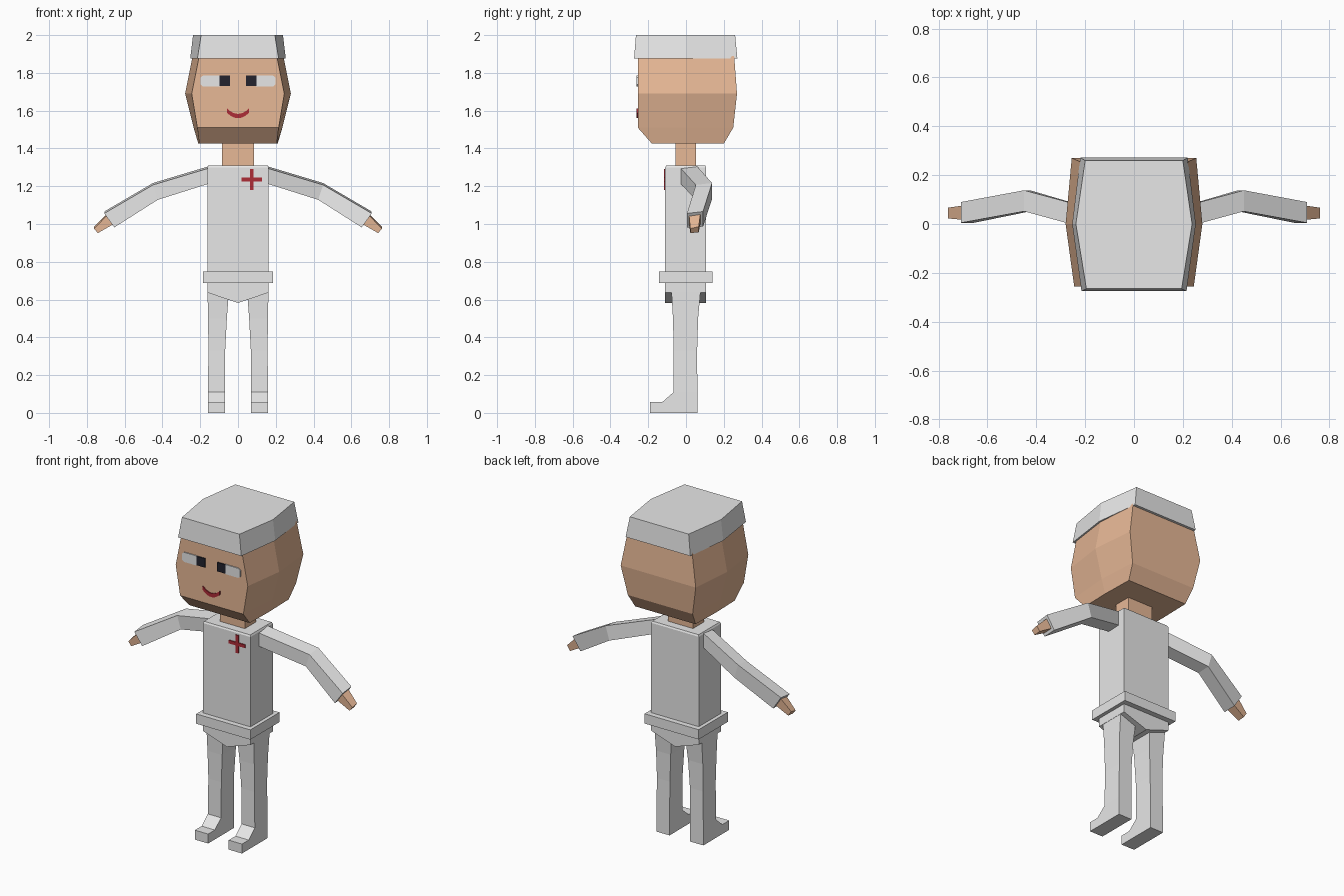
import bpy, bmesh, math
from mathutils import Vector

if "Cube" in bpy.data.objects:
    bpy.data.objects.remove(bpy.data.objects["Cube"])


def material(name, rgb):
    m = bpy.data.materials.new(name)
    m.diffuse_color = (*rgb, 1)
    m.use_nodes = True
    m.node_tree.nodes["Principled BSDF"].inputs["Base Color"].default_value = m.diffuse_color
    return m


WHITE = material("white_cloth", (0.8, 0.8, 0.8))
SKIN = material("skin", (0.8, 0.48, 0.305))
RED = material("red", (0.42, 0.025, 0.037))
DARK = material("dark_navy", (0.016, 0.016, 0.027))


def loft(name, rings, mat):
    """Skin a closed solid through rings with equal point counts."""
    bm = bmesh.new()
    loops = [[bm.verts.new(p) for p in ring] for ring in rings]
    n = len(loops[0])
    for a, b in zip(loops, loops[1:]):
        for i in range(n):
            j = (i + 1) % n
            bm.faces.new((a[i], a[j], b[j], b[i]))
    bm.faces.new(loops[0])
    bm.faces.new(loops[-1])
    bmesh.ops.recalc_face_normals(bm, faces=bm.faces)
    me = bpy.data.meshes.new(name)
    bm.to_mesh(me)
    bm.free()
    me.materials.append(mat)
    ob = bpy.data.objects.new(name, me)
    bpy.context.collection.objects.link(ob)
    return ob


def rect(x, y0, y1, z):
    return [(-x, y0, z), (x, y0, z), (x, y1, z), (-x, y1, z)]


def hexagon(front, mid, back, y0, y1, z):
    return [(-front, y0, z), (front, y0, z), (mid, 0, z),
            (back, y1, z), (-back, y1, z), (-mid, 0, z)]


def plate(name, outline, y, mat, depth=0.006):
    """Thin painted detail facing the front; outline is in x, z."""
    return loft(name, [[(x, y - depth, z) for x, z in outline],
                       [(x, y + 0.002, z) for x, z in outline]], mat)


# head and cap
loft("head", [hexagon(0.205, 0.21, 0.205, -0.18, 0.2, 1.425),
              hexagon(0.215, 0.235, 0.22, -0.255, 0.25, 1.51),
              hexagon(0.245, 0.28, 0.255, -0.255, 0.27, 1.69),
              hexagon(0.205, 0.24, 0.22, -0.255, 0.255, 1.89)], SKIN)
loft("cap", [hexagon(0.215, 0.253, 0.22, -0.275, 0.272, 1.875),
             hexagon(0.195, 0.238, 0.2, -0.265, 0.26, 2.0)], WHITE)

# neck, torso, belt, hips
loft("neck", [rect(0.085, -0.055, 0.053, 1.3),
              rect(0.085, -0.055, 0.053, 1.44)], SKIN)
loft("torso", [rect(0.162, -0.11, 0.107, 0.69),
               rect(0.162, -0.11, 0.107, 1.3),
               rect(0.157, -0.105, 0.102, 1.31)], WHITE)
loft("belt", [rect(0.184, -0.143, 0.14, 0.688),
              rect(0.184, -0.143, 0.14, 0.748)], WHITE)
hip = [(-0.162, 0.7), (-0.162, 0.637), (0, 0.582), (0.162, 0.637), (0.162, 0.7)]
loft("hips", [[(x, y, z) for x, z in hip] for y in (-0.11, 0.107)], WHITE)

# face details
FACE = -0.255
mouth_x = [-0.058 + 0.0145 * i for i in range(9)]
curve = lambda x: 1.572 + 8.5 * x * x
mouth = [(x, curve(x) - 0.012) for x in mouth_x]
mouth += [(x, curve(x) + 0.011) for x in reversed(mouth_x)]
plate("mouth", mouth, FACE, RED)

# cross badge on the chest
CX, CZ, L, W = 0.073, 1.235, 0.055, 0.01
corners = [(W, L), (W, W), (L, W), (L, -W), (W, -L), (W, -W)]
cross = [(-W, L), (W, L), (W, W), (L, W), (L, -W), (W, -W),
         (W, -L), (-W, -L), (-W, -W), (-L, -W), (-L, W), (-W, W)]
plate("cross_badge", [(CX + x, CZ + z) for x, z in cross], -0.11, RED)

for s, side in ((-1, "left"), (1, "right")):
    # eyes
    white = [(0.095, 1.727), (0.185, 1.727), (0.198, 1.738),
             (0.198, 1.775), (0.185, 1.786), (0.095, 1.786)]
    plate(side + "_eye_white", [(s * x, z) for x, z in white], FACE, WHITE)
    pupil = [(0.042, 1.73), (0.098, 1.73), (0.098, 1.785), (0.042, 1.785)]
    plate(side + "_pupil", [(s * x, z) for x, z in pupil], FACE, DARK, 0.007)

    # arm: each section is top point, bottom point, front y, back y
    def limb(sections):
        return [[(s * tx, y0, tz - 0.006), (s * tx, y1, tz + 0.004),
                 (s * bx, y1, bz + 0.004), (s * bx, y0, bz)]
                for tx, tz, bx, bz, y0, y1 in sections]

    loft(side + "_arm", limb([(0.15, 1.303, 0.15, 1.215, -0.03, 0.057),
                              (0.45, 1.213, 0.425, 1.128, 0.052, 0.138),
                              (0.708, 1.062, 0.655, 0.982, 0.005, 0.09)]), WHITE)
    loft(side + "_hand", limb([(0.69, 1.055, 0.658, 1.0, 0.016, 0.077),
                               (0.762, 0.982, 0.742, 0.952, 0.023, 0.067)]), SKIN)

    # leg: each section is inner x, outer x, front y, back y, z
    leg = [(0.07, 0.16, -0.065, 0.06, 0.0),
           (0.07, 0.16, -0.065, 0.06, 0.11),
           (0.068, 0.156, -0.065, 0.059, 0.33),
           (0.059, 0.159, -0.069, 0.064, 0.5),
           (0.048, 0.161, -0.077, 0.077, 0.645)]
    loft(side + "_leg", [[(s * a, y0, z), (s * b, y0, z), (s * b, y1, z),
                          (s * a, y1, z)] for a, b, y0, y1, z in leg], WHITE)

    # foot: side profile pushed across the leg width
    foot = [(-0.064, 0), (-0.19, 0), (-0.19, 0.058), (-0.125, 0.058), (-0.064, 0.111)]
    loft(side + "_foot", [[(s * x, y, z) for y, z in foot]
                          for x in (0.07, 0.16)], WHITE)
